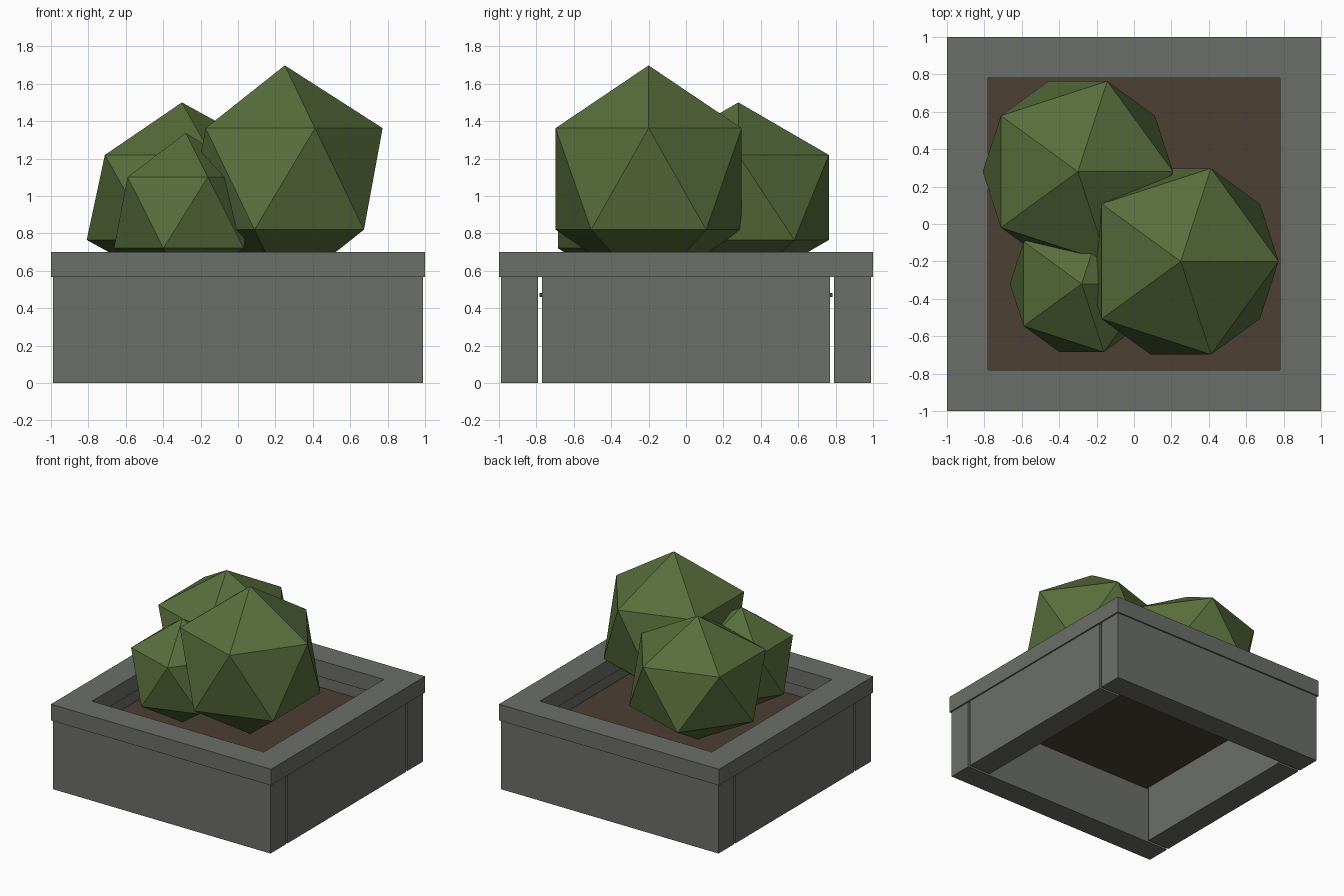
import bpy, bmesh
from mathutils import Matrix

if "Cube" in bpy.data.objects:
    bpy.data.objects.remove(bpy.data.objects["Cube"])


def material(name, rgb):
    m = bpy.data.materials.new(name)
    m.diffuse_color = (*rgb, 1)
    m.use_nodes = True
    m.node_tree.nodes["Principled BSDF"].inputs["Base Color"].default_value = m.diffuse_color
    return m


stone = material("grey stone", (0.15, 0.157, 0.142))
earth = material("brown soil", (0.072, 0.050, 0.033))
leaf = material("leaf green", (0.10, 0.155, 0.045))


def add_object(name, bm, mat):
    bmesh.ops.recalc_face_normals(bm, faces=bm.faces)
    me = bpy.data.meshes.new(name)
    bm.to_mesh(me)
    bm.free()
    me.materials.append(mat)
    ob = bpy.data.objects.new(name, me)
    bpy.context.collection.objects.link(ob)
    return ob


def box(name, lo, hi, mat):
    bm = bmesh.new()
    size = [h - l for l, h in zip(lo, hi)]
    mid = [(h + l) / 2 for l, h in zip(lo, hi)]
    bmesh.ops.create_cube(bm, size=1, matrix=Matrix.Translation(mid) @ Matrix.Diagonal((*size, 1)))
    return add_object(name, bm, mat)


RIM_BOTTOM, RIM_TOP = 0.567, 0.70

# Four wall slabs with narrow open joints at the corners
box("front_wall", (-0.988, -0.988, 0), (0.988, -0.79, RIM_BOTTOM), stone)
box("back_wall", (-0.988, 0.79, 0), (0.988, 0.988, RIM_BOTTOM), stone)
box("left_wall", (-0.988, -0.77, 0), (-0.79, 0.77, RIM_BOTTOM), stone)
box("right_wall", (0.79, -0.77, 0), (0.988, 0.77, RIM_BOTTOM), stone)

# Square rim: rings of corners joined into a closed frame
bm = bmesh.new()
rings = [[bm.verts.new((sx * h, sy * h, z)) for sx, sy in ((-1, -1), (1, -1), (1, 1), (-1, 1))]
         for h, z in ((1, RIM_BOTTOM), (1, RIM_TOP), (0.78, RIM_TOP), (0.78, RIM_BOTTOM))]
for i in range(4):
    a, b = rings[i], rings[(i + 1) % 4]
    for j in range(4):
        k = (j + 1) % 4
        bm.faces.new((a[j], a[k], b[k], b[j]))
add_object("rim", bm, stone)

# Thin soil bed
box("soil", (-0.783, -0.783, 0.46), (0.783, 0.783, 0.48), earth)

# Low-poly bushes: centre, horizontal radius, vertical radius
for name, centre, r, rz in (
    ("large_bush", (0.25, -0.20, 1.091), 0.585, 0.607),
    ("back_bush", (-0.30, 0.28, 0.992), 0.569, 0.508),
    ("small_bush", (-0.28, -0.32, 0.911), 0.429, 0.426),
):
    bm = bmesh.new()
    bmesh.ops.create_icosphere(bm, subdivisions=1, radius=1,
                               matrix=Matrix.Translation(centre) @ Matrix.Diagonal((r, r, rz, 1)))
    add_object(name, bm, leaf)
